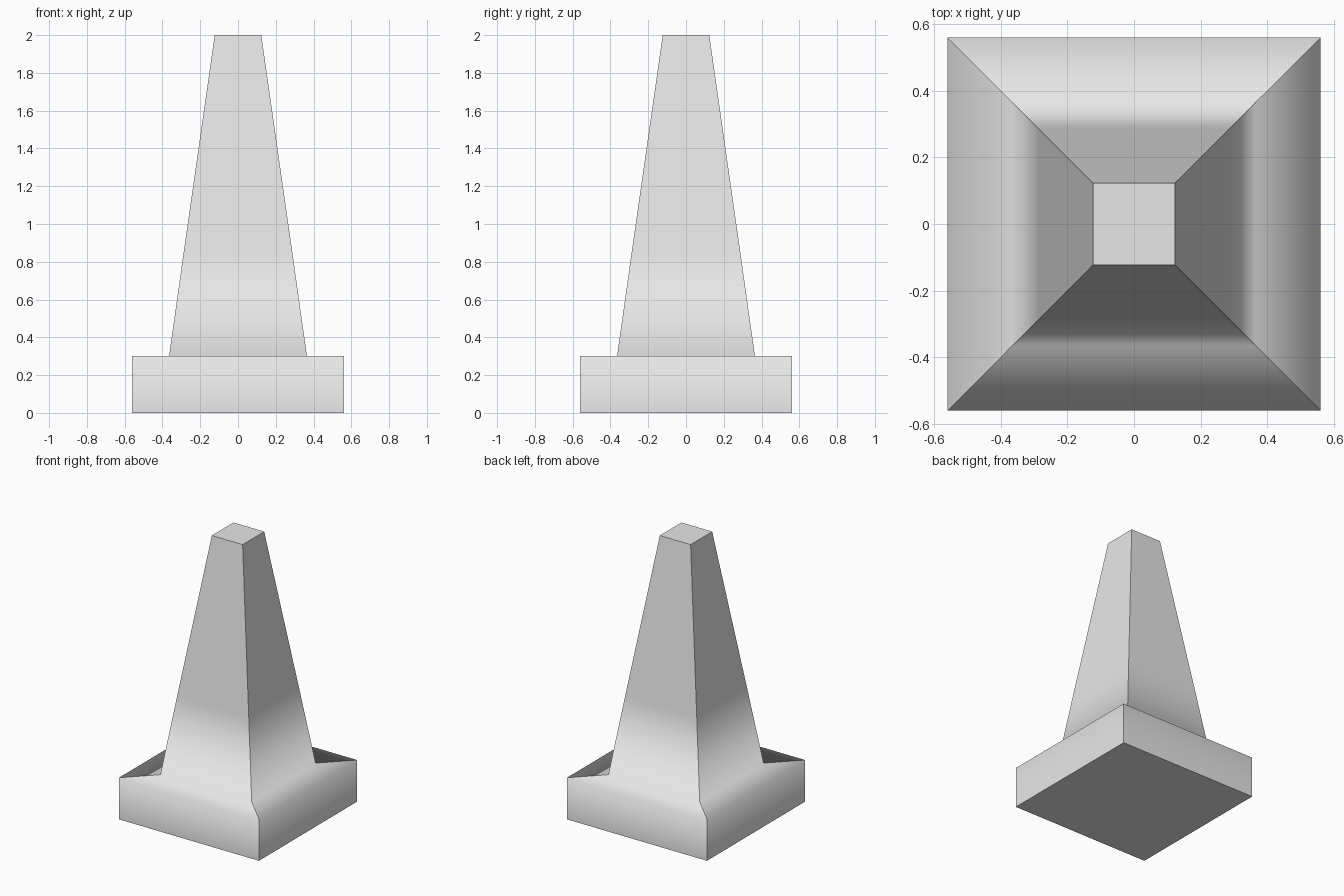
import bpy
import bmesh

cube = bpy.data.objects.get("Cube")
if cube:
    bpy.data.objects.remove(cube, do_unlink=True)

# Single plain grey material
grey = bpy.data.materials.new("light_grey")
grey.use_nodes = True
colour = (0.8, 0.8, 0.8, 1.0)
grey.diffuse_color = colour
grey.node_tree.nodes["Principled BSDF"].inputs["Base Color"].default_value = colour

# Half width and height of each square ring: base, ledge, body, tip
profile = [(0.56, 0.0), (0.56, 0.3), (0.365, 0.3), (0.286, 0.86), (0.123, 2.0)]
corners = [(-1, -1), (1, -1), (1, 1), (-1, 1)]

bm = bmesh.new()
rings = [[bm.verts.new((sx * w, sy * w, z)) for sx, sy in corners]
         for w, z in profile]

# Four walls that run from the base up to the tip
for low, high in zip(rings, rings[1:]):
    for i in range(4):
        j = (i + 1) % 4
        bm.faces.new((low[i], low[j], high[j], high[i]))

# Flat underside and tip
bottom = bm.faces.new(rings[0][::-1])
top = bm.faces.new(rings[-1])

# Smooth along each wall, sharp at the four corners and around the caps
for face in bm.faces:
    face.smooth = True
for low, high in zip(rings, rings[1:]):
    for a, b in zip(low, high):
        bm.edges.get((a, b)).smooth = False
for cap in (bottom, top):
    for edge in cap.edges:
        edge.smooth = False

mesh = bpy.data.meshes.new("tapered_post")
bm.to_mesh(mesh)
bm.free()
mesh.materials.append(grey)
post = bpy.data.objects.new("tapered_post", mesh)
bpy.context.collection.objects.link(post)
